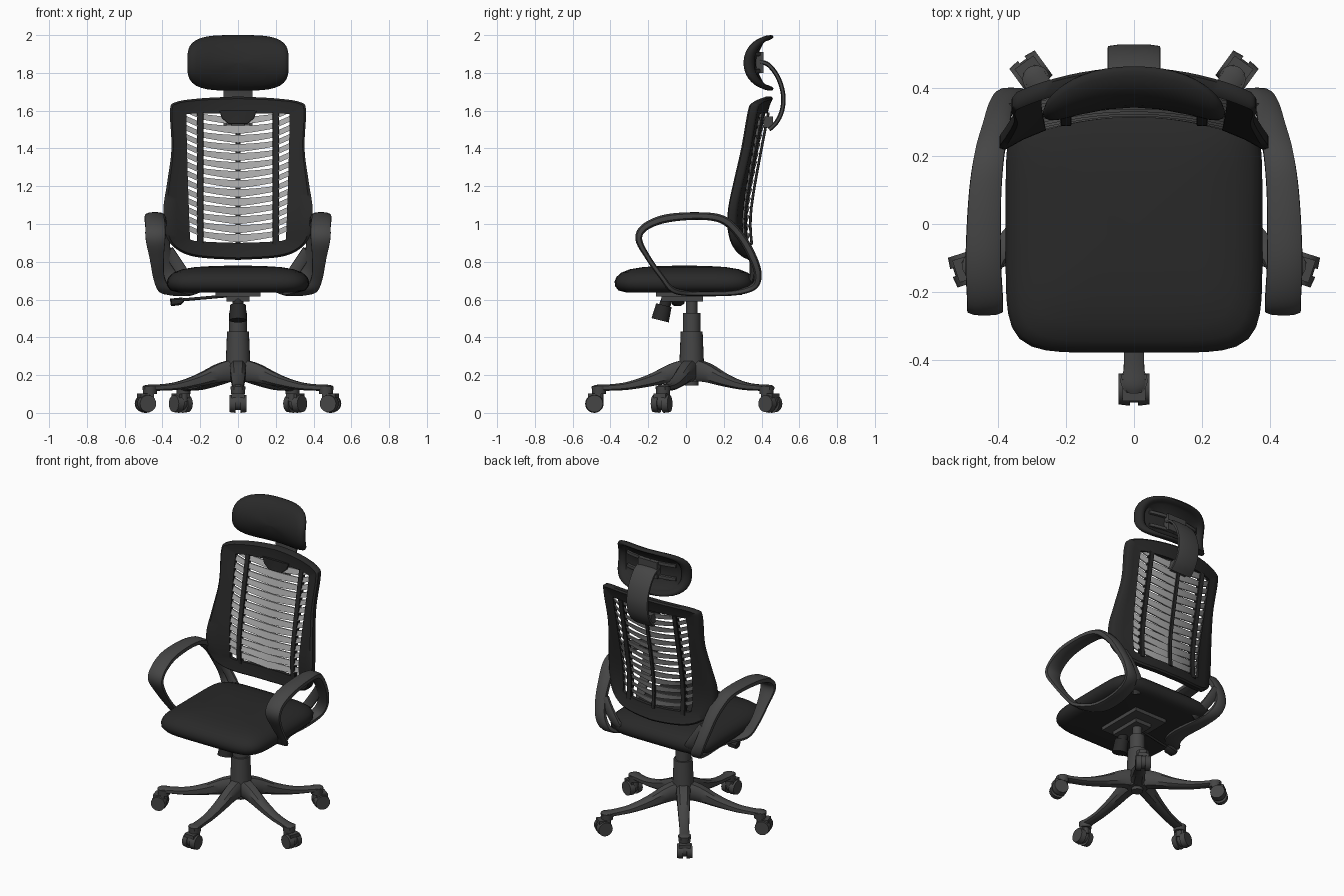
import bpy, bmesh, math
from mathutils import Vector, Matrix

if "Cube" in bpy.data.objects:
    bpy.data.objects.remove(bpy.data.objects["Cube"])


def material(name, v):
    m = bpy.data.materials.new(name)
    m.diffuse_color = (v, v, v, 1)
    m.use_nodes = True
    m.node_tree.nodes["Principled BSDF"].inputs["Base Color"].default_value = m.diffuse_color
    return m


FABRIC = material("black fabric", 0.022)
PLASTIC = material("dark grey plastic", 0.06)
MESH = material("light grey slat", 0.38)


def finish(name, bm, mat, angle=40):
    bmesh.ops.recalc_face_normals(bm, faces=bm.faces)
    me = bpy.data.meshes.new(name)
    bm.to_mesh(me)
    bm.free()
    me.materials.append(mat)
    ob = bpy.data.objects.new(name, me)
    bpy.context.collection.objects.link(ob)
    bpy.ops.object.select_all(action='DESELECT')
    ob.select_set(True)
    bpy.context.view_layer.objects.active = ob
    bpy.ops.object.shade_smooth_by_angle(angle=math.radians(angle))
    return ob


def loft(bm, rings, closed=False):
    """Skin a list of point rings; cap the ends unless the loft is closed."""
    vs = [[bm.verts.new(p) for p in r] for r in rings]
    n = len(vs[0])
    for i in range(len(vs) if closed else len(vs) - 1):
        a, b = vs[i], vs[(i + 1) % len(vs)]
        for j in range(n):
            bm.faces.new((a[j], a[(j + 1) % n], b[(j + 1) % n], b[j]))
    if not closed:
        bm.faces.new(vs[0])
        bm.faces.new(vs[-1])


def spline(pts, steps, closed=False):
    """Smooth curve through points of any dimension."""
    p = [Vector(q) for q in pts]
    n = len(p)
    get = (lambda i: p[i % n]) if closed else (lambda i: p[max(0, min(n - 1, i))])
    out = []
    for i in range(n if closed else n - 1):
        a, b, c, d = get(i - 1), get(i), get(i + 1), get(i + 2)
        for s in range(steps):
            t = s / steps
            out.append(0.5 * (2 * b + (c - a) * t + (2 * a - 5 * b + 4 * c - d) * t * t
                              + (3 * b - a - 3 * c + d) * t ** 3))
    return out if closed else out + [p[-1]]


def superellipse(n, power):
    out = []
    for i in range(n):
        c, s = math.cos(2 * math.pi * i / n), math.sin(2 * math.pi * i / n)
        r = (abs(c) ** power + abs(s) ** power) ** (-1 / power)
        out.append((r * c, r * s))
    return out


def sweep(bm, rows, side, closed=False, n=12, power=4):
    """Sweep a rounded bar along rows of (x, y, z, half width, half thickness)."""
    pos = [Vector(r[:3]) for r in rows]
    k, rings = len(pos), []
    for i, r in enumerate(rows):
        a = pos[i - 1] if closed or i else pos[0]
        b = pos[(i + 1) % k] if closed or i < k - 1 else pos[-1]
        t = (b - a).normalized()
        w = (Vector(side) - t * t.dot(Vector(side))).normalized()
        u = t.cross(w)
        rings.append([pos[i] + w * (c * r[3]) + u * (s * r[4]) for c, s in superellipse(n, power)])
    loft(bm, rings, closed)


def cylinder(bm, r1, r2, p, q, n=24):
    p, q = Vector(p), Vector(q)
    m = Matrix.Translation((p + q) / 2) @ (q - p).to_track_quat('Z', 'Y').to_matrix().to_4x4()
    bmesh.ops.create_cone(bm, cap_ends=True, segments=n, radius1=r1, radius2=r2,
                          depth=(q - p).length, matrix=m)


def box(bm, lo, hi):
    lo, hi = Vector(lo), Vector(hi)
    m = Matrix.Translation((lo + hi) / 2) @ Matrix.Diagonal((*(hi - lo), 1))
    bmesh.ops.create_cube(bm, size=1, matrix=m)


# Seat cushion
bm = bmesh.new()
rings = []
for d, z in [(0.36, .64), (.06, .638), (.02, .648), (.003, .67), (0, .695), (.01, .72), (.035, .742),
             (.08, .76), (.15, .772), (.25, .778), (.36, .78)]:
    rings.append([((.377 - d) * a, -.008 + (.37 - d) * b, z) for a, b in superellipse(72, 6)])
loft(bm, rings)
finish("seat", bm, FABRIC, 60)


# Backrest: curved shell surface shared by the frame, slats and strips
def back_y(x, z):
    return .3 + .2 * math.sqrt((z - 1) ** 2 + .015) - .08 * (x / .38) ** 2


outer = spline([(0, 1.675), (.2, 1.665), (.33, 1.645), (.36, 1.6), (.352, 1.4), (.375, 1.22),
                (.395, 1.08), (.385, .95), (.33, .87), (.22, .825), (0, .81)], 5)
inner = spline([(0, 1.585), (.15, 1.585), (.26, 1.582), (.272, 1.56), (.27, 1.4), (.265, 1.22),
                (.26, 1.08), (.255, .95), (.245, .915), (.15, .905), (0, .9)], 5)
pairs = list(zip(inner, outer))
flip = Vector((-1, 1))
pairs += [(a * flip, b * flip) for a, b in pairs[-2:0:-1]]
section = [(0, -.012), (.5, -.018), (.88, -.027), (1, -.015), (1, .015), (.88, .025), (.5, .016), (0, .012)]
bm = bmesh.new()
rings = []
for a, b in pairs:
    ring = []
    for t, off in section:
        x, z = a.lerp(b, t)
        ring.append((x, back_y(x, z) + off, z))
    rings.append(ring)
loft(bm, rings, True)
finish("back_frame", bm, FABRIC, 50)

# Backrest slats: louvres that dip towards the middle
bm = bmesh.new()
for k in range(14):
    z0 = .925 + k * .0478
    rings = []
    for i in range(-14, 15):
        x = i * .02
        ax = abs(x)
        z = z0 + .02 * (ax / .18) ** 1.5 + .25 * max(0, ax - .19)
        h = .021 - .006 * min(1, ax / .17)
        y = back_y(x, z)
        rings.append([(x, y - .012, z - h), (x, y - .004, z - h), (x, y + .01, z + h), (x, y + .002, z + h)])
    loft(bm, rings)
finish("back_slats", bm, MESH)

# Vertical strips over the slats and a spine behind them
bm = bmesh.new()
for x, off, w in [(-.2, -.008, .017), (.2, -.008, .017), (0, .016, .012), (-.2, .012, .017), (.2, .012, .017)]:
    sweep(bm, [(x, back_y(x, z) + off, z, w, .007) for z in [.89 + .05 * i for i in range(15)]], (1, 0, 0), n=8)
finish("back_strips", bm, FABRIC)

# Tab in the top of the back opening
bm = bmesh.new()
y = back_y(0, 1.57)
sweep(bm, [(0, y - .012, 1.6, .1, .014), (0, y - .014, 1.56, .085, .014), (0, y - .02, 1.53, .05, .012)],
      (1, 0, 0))
finish("back_tab", bm, FABRIC)


# Headrest cushion with a recessed back
def head_y(x, z):
    return .342 - .06 * (x / .27) ** 2 + .065 * ((z - 1.853) / .147) ** 2


bm = bmesh.new()
rings = []
for s, off in [(.02, 0), (.3, 0), (.6, 0), (.82, .004), (.93, .014), (.99, .03), (1, .042), (.98, .056),
               (.92, .066), (.86, .064), (.8, .05), (.77, .034), (.4, .034), (.02, .034)]:
    ring = []
    for a, b in superellipse(56, 3.6):
        x, z = .268 * s * a, 1.853 + .147 * s * b
        ring.append((x, head_y(x, z) + off, z))
    rings.append(ring)
loft(bm, rings)
finish("headrest", bm, FABRIC, 60)

# Headrest rails, bracket and curved support
bm = bmesh.new()
for z in (1.81, 1.9):
    sweep(bm, [(x * .03, head_y(x * .03, z) + .04, z, .012, .01) for x in range(-6, 7)], (0, 0, 1), n=8)
box(bm, (-.07, .37, 1.8), (.07, .41, 1.91))
finish("headrest_bracket", bm, PLASTIC)
bm = bmesh.new()
sweep(bm, spline([(0, y, z, .078, .012) for y, z in [(.39, 1.86), (.44, 1.84), (.49, 1.77), (.515, 1.68),
                                                     (.508, 1.6), (.48, 1.54), (.44, 1.5)]], 5), (1, 0, 0))
box(bm, (-.06, .41, 1.51), (.06, .46, 1.57))
finish("headrest_support", bm, PLASTIC)

# Armrest loops, mirrored left and right
arm = [(.437, -.25, .92, .052, .018), (.438, -.215, .985, .053, .02), (.443, -.1, 1.03, .052, .022),
       (.438, .08, 1.042, .048, .02), (.425, .2, 1.02, .044, .022), (.405, .285, .94, .04, .022),
       (.39, .345, .84, .036, .022), (.365, .38, .74, .035, .02), (.33, .36, .67, .038, .018),
       (.3, .26, .637, .045, .015), (.285, .1, .632, .05, .014), (.31, 0, .634, .05, .014),
       (.385, -.075, .655, .035, .015), (.418, -.125, .715, .03, .014), (.43, -.2, .82, .038, .014)]
for s, side in ((1, "right"), (-1, "left")):
    bm = bmesh.new()
    sweep(bm, spline([(s * r[0], *r[1:]) for r in arm], 6, True), (1, 0, 0), True)
    finish("armrest_" + side, bm, PLASTIC)
    # Strut from the arm to the lower back
    bm = bmesh.new()
    sweep(bm, spline([(s * .37, .34, .86, .03, .015), (s * .33, .35, .8, .03, .015),
                      (s * .27, .345, .71, .03, .015), (s * .22, .29, .64, .03, .015)], 4), (1, 0, 0))
    finish("back_strut_" + side, bm, PLASTIC)

# Under-seat mechanism, tension knob and height lever
bm = bmesh.new()
box(bm, (-.12, -.16, .615), (.12, .16, .645))
box(bm, (-.06, -.13, .59), (.06, .09, .62))
finish("seat_mechanism", bm, PLASTIC)
bm = bmesh.new()
cylinder(bm, .03, .03, (0, -.09, .63), (0, -.12, .55))
cylinder(bm, .042, .047, (0, -.117, .57), (0, -.137, .49))
finish("tension_knob", bm, FABRIC)
bm = bmesh.new()
cylinder(bm, .008, .008, (-.05, -.01, .62), (-.3, -.04, .598), 10)
sweep(bm, [(-.29, -.04, .6, .02, .012), (-.31, -.04, .59, .032, .02), (-.355, -.045, .585, .03, .02)], (0, 1, 0))
finish("height_lever", bm, FABRIC)

# Gas column
HUB = .03
bm = bmesh.new()
for r1, r2, z1, z2 in [(.066, .058, .24, .43), (.047, .047, .43, .53), (.03, .03, .53, .63),
                       (.06, .068, .165, .24), (.035, .035, .145, .17)]:
    cylinder(bm, r1, r2, (0, HUB, z1), (0, HUB, z2))
finish("gas_column", bm, PLASTIC)

# Five star-base legs, each with a twin-wheel caster
leg = spline([(.02, 0, .225, .045, .06), (.1, 0, .212, .042, .05), (.22, 0, .172, .036, .032),
              (.34, 0, .143, .031, .021), (.44, 0, .134, .03, .017), (.5, 0, .132, .034, .017),
              (.525, 0, .129, .022, .012)], 4)
for k in range(5):
    turn = Matrix.Translation((0, HUB, 0)) @ Matrix.Rotation(math.radians(-90 + 72 * k), 4, 'Z')
    bm = bmesh.new()
    sweep(bm, leg, (0, 1, 0))
    cylinder(bm, .036, .04, (.49, 0, .1), (.49, 0, .14), 20)
    bm.transform(turn)
    finish("base_leg_%d" % (k + 1), bm, PLASTIC)
    bm = bmesh.new()
    for s in (-1, 1):
        cylinder(bm, .049, .045, (.515, s * .012, .049), (.515, s * .046, .049), 20)
    cylinder(bm, .04, .04, (.515, -.013, .055), (.515, .013, .055), 20)
    cylinder(bm, .022, .022, (.49, 0, .06), (.49, 0, .11), 16)
    box(bm, (.48, -.034, .08), (.55, .034, .102))
    bm.transform(turn)
    finish("caster_%d" % (k + 1), bm, PLASTIC)
